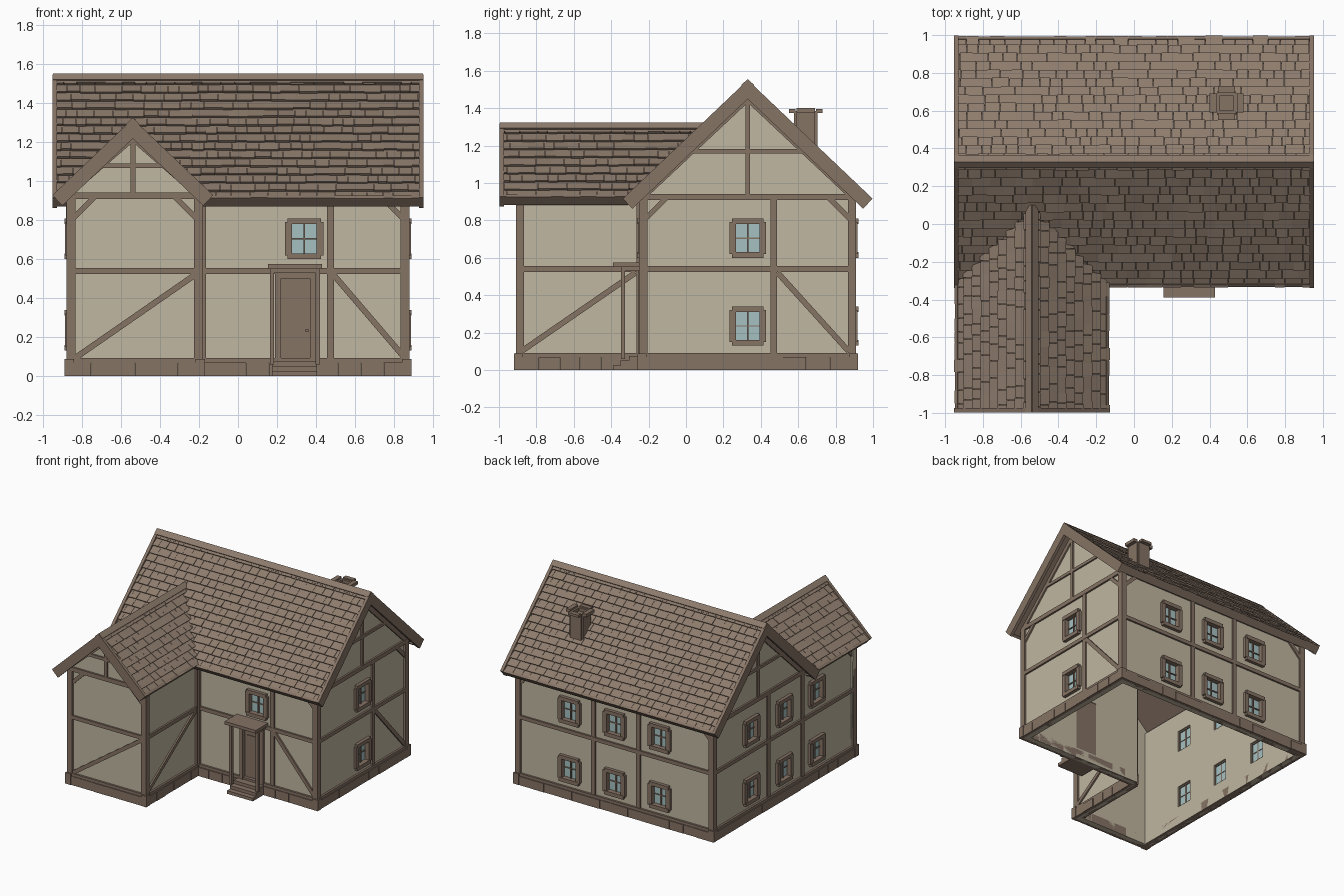
import bpy, bmesh, random
from mathutils import Matrix, Vector

random.seed(4)
if "Cube" in bpy.data.objects:
    bpy.data.objects.remove(bpy.data.objects["Cube"])


def material(name, rgb):
    lin = [((c / 255 + 0.055) / 1.055) ** 2.4 for c in rgb] + [1]
    m = bpy.data.materials.new(name)
    m.use_nodes = True
    m.diffuse_color = lin
    m.node_tree.nodes["Principled BSDF"].inputs["Base Color"].default_value = lin
    return m


PLASTER = material("plaster", (192, 183, 161))
TIMBER = material("timber", (134, 115, 101))
SHINGLE = material("shingle", (142, 124, 109))
GLASS = material("window glass", (166, 193, 193))


def frame(origin, u, d, v):
    """Local axes: u along the surface, d outwards, v up or down the surface."""
    m = Matrix((u, d, v)).transposed().to_4x4()
    m.translation = origin
    return m


def loft(bm, m, a, b):
    va = [bm.verts.new(m @ Vector(p)) for p in a]
    vb = [bm.verts.new(m @ Vector(p)) for p in b]
    bm.faces.new(va)
    bm.faces.new(vb[::-1])
    for i in range(len(va)):
        j = (i + 1) % len(va)
        bm.faces.new((va[i], vb[i], vb[j], va[j]))


def prism(bm, m, outline, d0, d1):
    loft(bm, m, [(u, d0, v) for u, v in outline], [(u, d1, v) for u, v in outline])


def rect(bm, m, u0, u1, v0, v1, d0, d1):
    prism(bm, m, [(u0, v0), (u1, v0), (u1, v1), (u0, v1)], d0, d1)


def beam(bm, m, a, b, width=0.03, d0=-0.01, d1=0.012):
    a, b = Vector(a), Vector(b)
    n = (b - a).normalized().orthogonal() * width / 2
    prism(bm, m, [a + n, b + n, b - n, a - n], d0, d1)


def make(name, bm, mat):
    bmesh.ops.recalc_face_normals(bm, faces=bm.faces)
    me = bpy.data.meshes.new(name)
    bm.to_mesh(me)
    bm.free()
    me.materials.append(mat)
    ob = bpy.data.objects.new(name, me)
    bpy.context.collection.objects.link(ob)
    return ob


X, Y, Z = Vector((1, 0, 0)), Vector((0, 1, 0)), Vector((0, 0, 1))
WORLD = frame((0, 0, 0), X, Y, Z)
SLOPE = 0.95
COS = 1 / (1 + SLOPE ** 2) ** 0.5
SIN = SLOPE * COS
TOP, UP, LOW = 0.94, 0.705, 0.235
MAIN_Y, MAIN_Z, WING_X, WING_Z = 0.33, 1.545, -0.54, 1.315


def pair(u):
    return [(u, UP), (u, LOW)]


# Each wall: frame, end positions, gable (centre, apex), windows, posts, diagonals
SIDE_GABLE = (MAIN_Y, MAIN_Z - 0.07)
walls = {
    "right": (frame(0.865 * X, Y, X, Z), -0.235, 0.895, SIDE_GABLE, pair(0.33),
              [0.47], [((0.49, 0.52), (0.87, 0.1))]),
    "left": (frame(-0.865 * X, Y, -X, Z), -0.895, 0.895, SIDE_GABLE,
             pair(0.42) + pair(0) + pair(-0.41), [0.2, -0.23], []),
    "back": (frame(0.895 * Y, X, Y, Z), -0.865, 0.865, None,
             pair(0.4) + pair(0) + pair(-0.4), [0.19, -0.21], []),
    "front": (frame(-0.235 * Y, X, -Y, Z), -0.195, 0.865, None, [(0.34, UP)],
              [0.475], [((0.49, 0.52), (0.85, 0.1))]),
    "wing front": (frame(-0.895 * Y, X, -Y, Z), -0.865, -0.195,
                   (WING_X, WING_Z - 0.07), [], [], [((-0.84, 0.09), (-0.22, 0.52))]),
    "wing right": (frame(-0.195 * X, Y, X, Z), -0.895, -0.235, None, [], [],
                   [((-0.88, 0.1), (-0.27, 0.52))]),
}

glass = bmesh.new()
frames = bmesh.new()
plinth = bmesh.new()
for name, (m, u0, u1, gable, windows, posts, diagonals) in walls.items():
    # Plaster panel with its gable
    outline = [(u0, 0), (u1, 0), (u1, TOP)]
    if gable:
        c, apex = gable
        g0 = c - (u1 - c)
        outline += [(c, apex), (g0, TOP)]
    if not gable or g0 > u0 + 0.1:
        outline.append((u0, TOP))
    bm = bmesh.new()
    prism(bm, m, outline, -0.04, 0)
    wall = make(name + " wall", bm, PLASTER)

    # Openings
    cut = bmesh.new()
    for u, v in windows:
        rect(cut, m, u - 0.068, u + 0.068, v - 0.085, v + 0.085, -0.1, 0.1)
    if name == "front":
        rect(cut, m, 0.2, 0.39, 0.08, 0.52, -0.1, 0.1)
    if cut.verts:
        cutter = make("cutter", cut, PLASTER)
        cutter.hide_render = True
        mod = wall.modifiers.new("openings", "BOOLEAN")
        mod.object = cutter
        bpy.context.view_layer.objects.active = wall
        bpy.ops.object.modifier_apply(modifier=mod.name)
        bpy.data.objects.remove(cutter)
    else:
        cut.free()

    # Timber framing
    bm = bmesh.new()
    for u in (u0, u1):
        rect(bm, m, u - 0.03, u + 0.015, 0.07, TOP, -0.03, 0.015) if u == u1 else \
            rect(bm, m, u - 0.015, u + 0.03, 0.07, TOP, -0.03, 0.015)
    for u in posts:
        beam(bm, m, (u, 0.08), (u, TOP), 0.034)
    beam(bm, m, (u0, 0.54), (u1, 0.54), 0.03, -0.01, 0.014)
    beam(bm, m, (u0, 0.925), (u1, 0.925), 0.034, -0.01, 0.014)
    beam(bm, m, (u0, 0.08), (u1, 0.08), 0.024, -0.01, 0.016)
    for a, b in diagonals:
        beam(bm, m, a, b)
    for u, s in ((u0, 1), (u1, -1)):
        if name not in ("wing right",) and (name, s) != ("front", 1):
            beam(bm, m, (u + s * 0.02, 0.81), (u + s * 0.13, 0.92), 0.028)
    if gable:
        half = u1 - c
        collar = 1.17 if apex > 1.4 else 1.08
        reach = (apex - collar) / SLOPE - 0.02
        beam(bm, m, (c, TOP), (c, apex - 0.02), 0.026)
        beam(bm, m, (c - reach, collar), (c + reach, collar), 0.024)
        for s in (-1, 1):
            beam(bm, m, (c + s * half, TOP - 0.01), (c, apex - 0.015), 0.045)
    make(name + " timber frame", bm, TIMBER)

    # Windows: glass, surround bars and glazing bars
    for u, v in windows:
        rect(glass, m, u - 0.068, u + 0.068, v - 0.085, v + 0.085, -0.022, -0.014)
        for s in (-1, 1):
            beam(frames, m, (u + s * 0.08, v - 0.085), (u + s * 0.08, v + 0.085), 0.036, -0.03, 0.022)
            beam(frames, m, (u - 0.085, v + s * 0.09), (u + 0.085, v + s * 0.09), 0.03, -0.03, 0.026)
        beam(frames, m, (u, v - 0.08), (u, v + 0.08), 0.01, -0.025, -0.004)
        beam(frames, m, (u - 0.068, v), (u + 0.068, v), 0.007, -0.025, -0.006)

    # Foundation blocks, taller at the corners
    count = round((u1 - u0) / 0.12)
    step = (u1 - u0) / count
    for i in range(count):
        a = u0 + i * step
        rect(plinth, m, a + 0.001, a + step - 0.001, 0, 0.07, -0.04, 0.02 + random.uniform(0, 0.005))
    for u in (u0, u1):
        rect(plinth, m, u - 0.024, u + 0.024, 0, 0.088, -0.024, 0.025)
make("window panes", glass, GLASS)
make("window frames", frames, TIMBER)
make("foundation", plinth, TIMBER)


def roof_side(name, m, length, t0, limit, ends):
    """One pitch: deck, overlapping shingles, ridge cap and edge boards."""
    deck = bmesh.new()
    prism(deck, m, [(t0, 0), (limit(0), 0), (limit(length), length), (t0, length)], -0.05, -0.018)
    for t in ends:
        rect(deck, m, t - 0.012, t + 0.012, 0, length, -0.07, 0.004)
    loft(deck, m, [(t0, h, length - 0.02) for h in (-0.06, -0.002)] + [(t0, h, length) for h in (-0.002, -0.06)],
         [(limit(length), h, length - 0.02) for h in (-0.06, -0.002)] + [(limit(length), h, length) for h in (-0.002, -0.06)])
    make(name + " deck", deck, TIMBER)
    tiles = bmesh.new()
    rows = round(length / 0.062)
    step = length / rows
    for r in range(rows):
        s0, s1 = r * step, (r + 1) * step
        t = t0 - random.uniform(0, 0.04)
        while t < limit(s0):
            w = random.uniform(0.05, 0.1)
            a, b = max(t, t0), t + w - 0.002
            low = random.uniform(-0.004, 0.003)
            ends_t = [(a, min(b, limit(s0)), s0, -0.014), (a, min(b, limit(s1)), s1, low)]
            if ends_t[1][1] > a:
                ring = [(p, h, s) for a_, b_, s, h in ends_t for p in (a_, b_)]
                ring = [ring[0], ring[1], ring[3], ring[2]]
                loft(tiles, m, ring, [(p, h - 0.012, s) for p, h, s in ring])
            t += w
    rect(tiles, m, t0, limit(0), -0.005, 0.04, -0.012, 0.008)
    make(name + " shingles", tiles, SHINGLE)


# Main roof and cross wing roof
valley = MAIN_Y - (MAIN_Z - WING_Z) / SLOPE
for s, tag in ((-1, "front"), (1, "back")):
    m = frame((0, MAIN_Y, MAIN_Z), X, s * SIN * Y + COS * Z, s * COS * Y - SIN * Z)
    roof_side("main roof " + tag, m, 0.665 / COS, -0.95, lambda v: 0.95, (-0.94, 0.94))
for s, tag in ((-1, "right"), (1, "left")):
    m = frame((WING_X, 0, WING_Z), Y, s * SIN * X + COS * Z, s * COS * X - SIN * Z)
    roof_side("wing roof " + tag, m, 0.41 / COS, -0.995, lambda v: valley + 0.012 - v * COS, (-0.985,))

# Chimney with a cap of overlapping bars around the flue
bm = bmesh.new()
cx, cy = 0.49, 0.64
for s in (-1, 1):
    rect(bm, WORLD, cx - 0.05, cx + 0.05, 1.12, 1.385, cy + s * 0.05 - 0.012, cy + s * 0.05 + 0.012)
    rect(bm, WORLD, cx + s * 0.05 - 0.012, cx + s * 0.05 + 0.012, 1.12, 1.385, cy - 0.05, cy + 0.05)
    rect(bm, WORLD, cx - 0.045, cx + 0.045, 1.375, 1.395, cy + s * 0.072 - 0.018, cy + s * 0.072 + 0.018)
    rect(bm, WORLD, cx + s * 0.072 - 0.018, cx + s * 0.072 + 0.018, 1.375, 1.4, cy - 0.05, cy + 0.05)
rect(bm, WORLD, cx - 0.05, cx + 0.05, 1.12, 1.36, cy - 0.05, cy + 0.05)
make("chimney", bm, TIMBER)

# Door with raised panels, surround and handle
bm = bmesh.new()
door = walls["front"][0]
rect(bm, door, 0.2, 0.39, 0.08, 0.52, -0.035, -0.01)
for u in (0.205, 0.385):
    beam(bm, door, (u, 0.07), (u, 0.53), 0.03, -0.03, 0.02)
beam(bm, door, (0.19, 0.515), (0.4, 0.515), 0.03, -0.03, 0.02)
rect(bm, door, 0.24, 0.35, 0.12, 0.43, -0.012, -0.004)
rect(bm, door, 0.24, 0.35, 0.45, 0.485, -0.012, -0.004)
rect(bm, door, 0.345, 0.365, 0.23, 0.238, -0.012, 0.008)
make("door", bm, TIMBER)

# Porch: posts, canopy and steps
bm = bmesh.new()
for u in (0.175, 0.41):
    rect(bm, door, u - 0.011, u + 0.011, 0.06, 0.55, 0.09, 0.112)
    rect(bm, door, u - 0.009, u + 0.009, 0.53, 0.55, 0, 0.112)
rect(bm, door, 0.175, 0.41, 0.53, 0.55, 0.09, 0.11)
rect(bm, door, 0.155, 0.43, 0.55, 0.575, 0, 0.155)
make("porch canopy", bm, TIMBER)
bm = bmesh.new()
for top, depth in ((0.025, 0.155), (0.05, 0.115), (0.075, 0.07)):
    rect(bm, door, 0.175, 0.405, top - 0.025, top, 0, depth)
make("door steps", bm, TIMBER)
